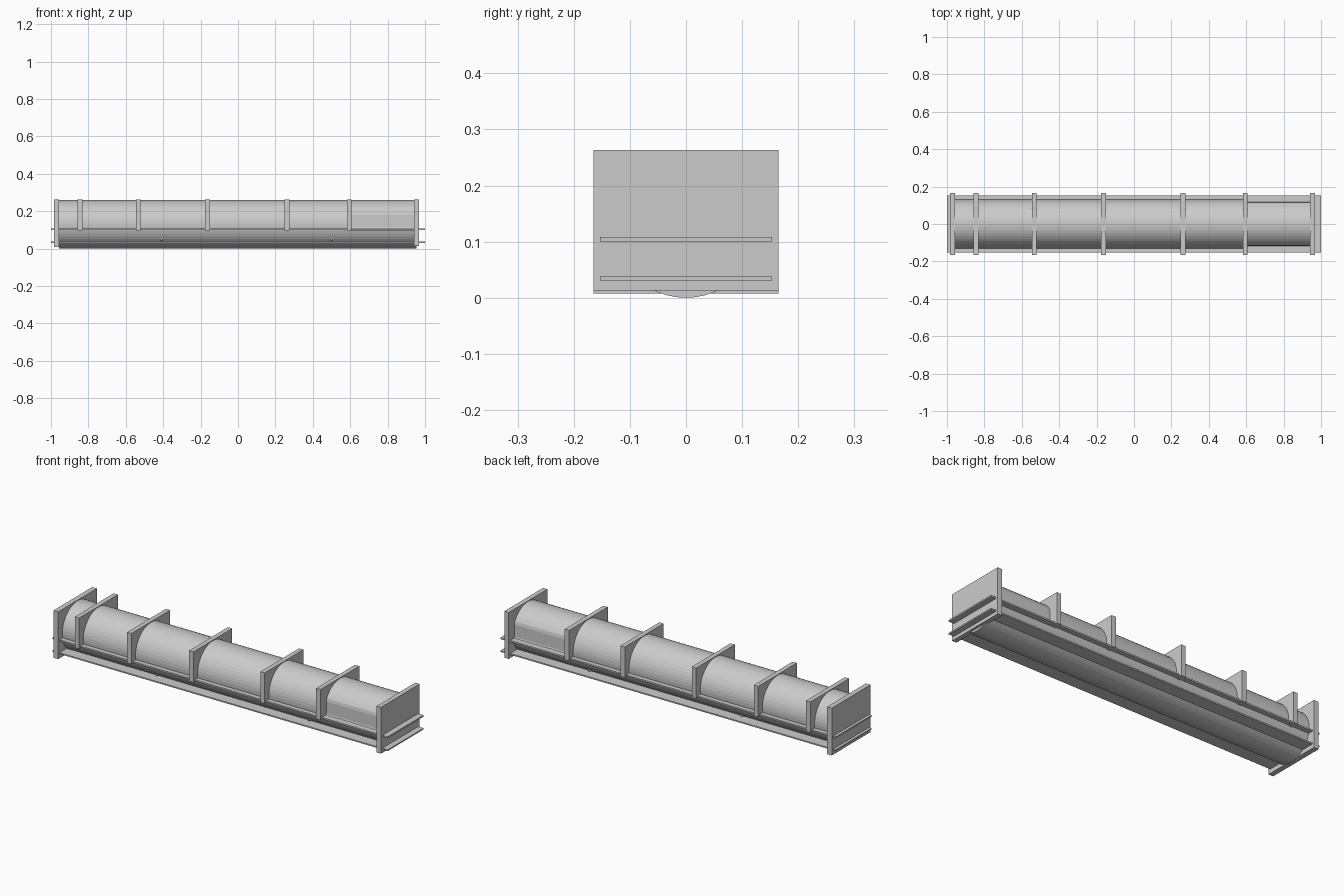
import bpy, bmesh, math

cube = bpy.data.objects.get("Cube")
if cube:
    bpy.data.objects.remove(cube, do_unlink=True)

grey = bpy.data.materials.new("light_grey")
grey.use_nodes = True
colour = (0.6, 0.6, 0.6, 1)
grey.diffuse_color = colour
grey.node_tree.nodes["Principled BSDF"].inputs["Base Color"].default_value = colour


def prism(name, profile, x0, x1):
    """Extrude a closed (y, z) profile from x0 to x1."""
    bm = bmesh.new()
    face = bm.faces.new([bm.verts.new((x0, y, z)) for y, z in profile])
    ext = bmesh.ops.extrude_face_region(bm, geom=[face])["geom"]
    bmesh.ops.translate(bm, vec=(x1 - x0, 0, 0),
                        verts=[g for g in ext if isinstance(g, bmesh.types.BMVert)])
    bmesh.ops.recalc_face_normals(bm, faces=bm.faces)
    mesh = bpy.data.meshes.new(name)
    bm.to_mesh(mesh)
    bm.free()
    mesh.materials.append(grey)
    obj = bpy.data.objects.new(name, mesh)
    bpy.context.collection.objects.link(obj)
    return obj


def plate(name, x0, x1, half_width, z0, z1):
    w = half_width
    return prism(name, [(-w, z0), (w, z0), (w, z1), (-w, z1)], x0, x1)


R = 0.13
SEGMENTS = 48
FLAT = 0.116     # half width between the flattened sides
RAIL_Z = 0.1

# Long round body, flattened on both sides in its last bay
circle = [(R * math.sin(a), R - R * math.cos(a))
          for a in (2 * math.pi * i / SEGMENTS for i in range(SEGMENTS))]
flattened = [(max(-FLAT, min(FLAT, y)) if z > RAIL_Z else y, z) for y, z in circle]
prism("body", circle, -0.958, 0.6)
prism("flattened_body", flattened, 0.6, 0.955)

# End plates
plate("right_end_plate", -0.985, -0.957, 0.165, 0.008, 0.263)
plate("left_end_plate", 0.942, 0.968, 0.165, 0.013, 0.263)

# Upper saddle ribs
for i, x in enumerate((-0.845, -0.533, -0.163, 0.262, 0.595)):
    plate(f"rib_{i + 1}", x - 0.013, x + 0.013, 0.165, 0.097, 0.263)

# Full-length flanges that stick out past the ends
plate("upper_flange", -1, 1, 0.153, RAIL_Z, 0.108)
plate("lower_flange", -1, 1, 0.153, 0.031, 0.038)

# Small drain pegs on both sides
for x in (-0.41, 0.5):
    plate("drain_peg", x - 0.005, x + 0.005, 0.112, 0.044, 0.054)
